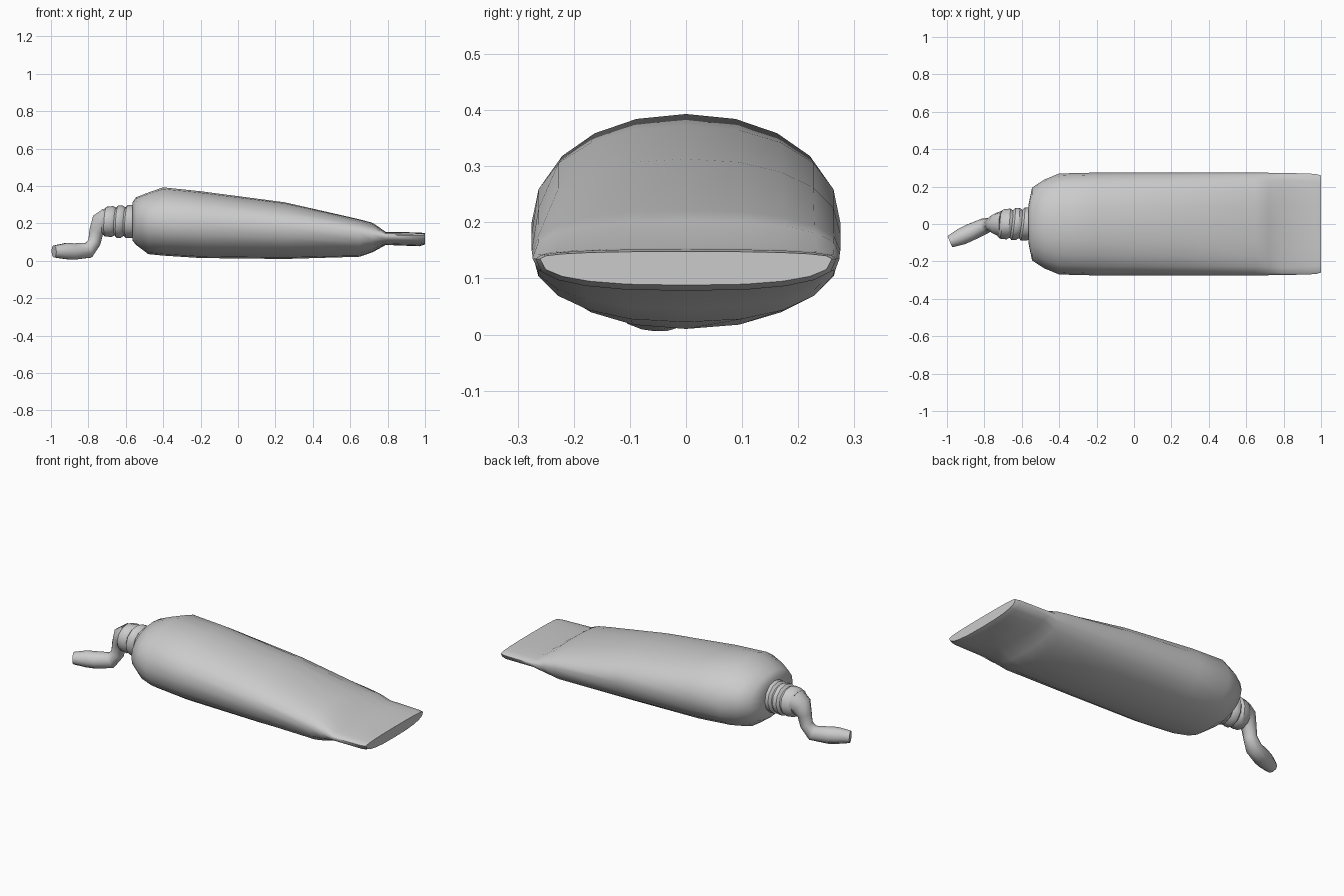
import bpy, bmesh, math
from mathutils import Vector

if "Cube" in bpy.data.objects:
    bpy.data.objects.remove(bpy.data.objects["Cube"])


def loft(name, rings, angle):
    """Skin a list of closed rings, cap both ends and shade it."""
    bm = bmesh.new()
    loops = [[bm.verts.new(p) for p in ring] for ring in rings]
    n = len(loops[0])
    for a, b in zip(loops, loops[1:]):
        for i in range(n):
            j = (i + 1) % n
            bm.faces.new((a[i], a[j], b[j], b[i]))
    bm.faces.new(loops[0][::-1])
    bm.faces.new(loops[-1])
    bmesh.ops.recalc_face_normals(bm, faces=bm.faces)
    mesh = bpy.data.meshes.new(name)
    bm.to_mesh(mesh)
    bm.free()
    obj = bpy.data.objects.new(name, mesh)
    bpy.context.collection.objects.link(obj)
    bpy.ops.object.select_all(action='DESELECT')
    bpy.context.view_layer.objects.active = obj
    obj.select_set(True)
    bpy.ops.object.shade_smooth_by_angle(angle=math.radians(angle))
    return obj


def squashed_ring(x, half, bottom, mid, top, power, sides=20):
    """Superellipse section with its own height above and below the widest line."""
    ring = []
    for i in range(sides):
        a = 2 * math.pi * i / sides
        c, s = math.cos(a), math.sin(a)
        y = half * math.copysign(abs(c) ** (2 / power), c)
        h = (top - mid) if s > 0 else (mid - bottom)
        z = mid + h * math.copysign(abs(s) ** (2 / power), s)
        ring.append((x, y, z))
    return ring


def round_ring(centre, direction, radius, sides=10):
    """Circle around a path point, square to the path."""
    d = Vector(direction).normalized()
    side = Vector((0, 1, 0))
    side = (side - d * side.dot(d)).normalized()
    up = d.cross(side)
    return [Vector(centre) + radius * (math.cos(t) * side + math.sin(t) * up)
            for t in (2 * math.pi * i / sides for i in range(sides))]


# tube body: x, half width, bottom, widest height, top, roundness
sections = [
    (-0.565, 0.10, 0.11, 0.21, 0.31, 2.0),
    (-0.545, 0.195, 0.085, 0.21, 0.34, 2.1),
    (-0.48, 0.237, 0.036, 0.21, 0.365, 2.1),
    (-0.40, 0.270, 0.028, 0.205, 0.393, 2.1),
    (-0.20, 0.275, 0.015, 0.20, 0.372, 2.2),
    (0.25, 0.275, 0.010, 0.18, 0.313, 2.2),
    (0.65, 0.275, 0.022, 0.15, 0.222, 2.3),
    (0.72, 0.274, 0.046, 0.143, 0.203, 2.4),
    (0.79, 0.274, 0.085, 0.136, 0.155, 2.6),
    (0.97, 0.268, 0.078, 0.135, 0.152, 2.6),
    (1.00, 0.260, 0.088, 0.135, 0.148, 2.6),
]
loft("tube_body", [squashed_ring(*s) for s in sections], 60)

# threaded neck: slightly tilted ridges
neck = [(-0.54, 0.082), (-0.565, 0.089), (-0.595, 0.089), (-0.606, 0.076),
        (-0.622, 0.087), (-0.645, 0.087), (-0.656, 0.074),
        (-0.672, 0.083), (-0.708, 0.079), (-0.722, 0.066)]
loft("neck", [round_ring((x, 0, 0.21), (-1, 0.12, 0.06), r, 12) for x, r in neck], 35)

# squeezed paste: drops from the neck and trails away
path = [((-0.70, 0, 0.212), 0.073), ((-0.735, 0, 0.20), 0.060),
        ((-0.758, 0, 0.155), 0.040), ((-0.768, -0.002, 0.10), 0.036),
        ((-0.80, -0.012, 0.056), 0.043), ((-0.88, -0.047, 0.050), 0.046),
        ((-0.92, -0.066, 0.052), 0.045), ((-0.984, -0.094, 0.050), 0.033)]
rings = []
for i, (p, r) in enumerate(path):
    before = Vector(path[max(i - 1, 0)][0])
    after = Vector(path[min(i + 1, len(path) - 1)][0])
    rings.append(round_ring(p, after - before, r))
loft("squeezed_paste", rings, 60)
